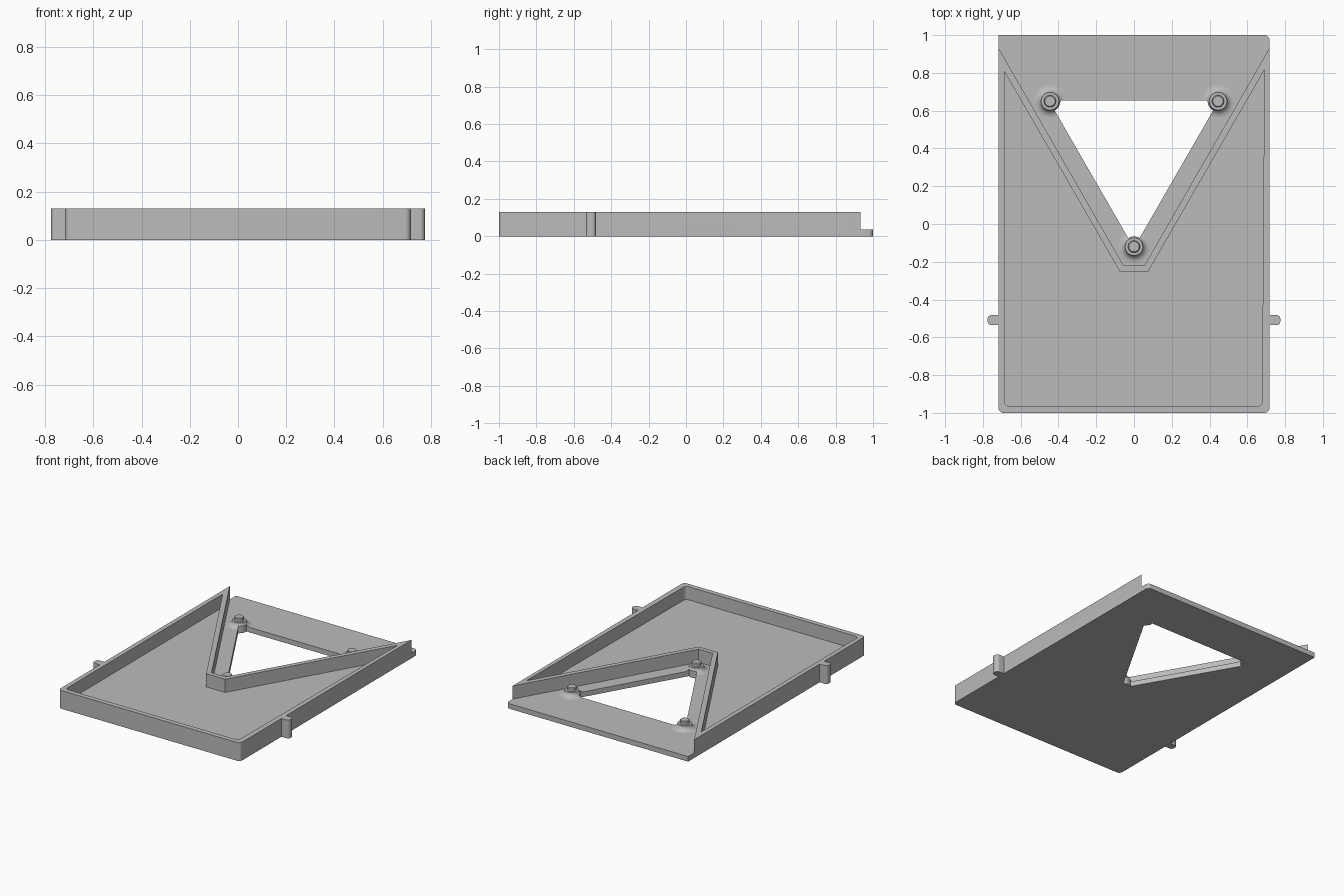
import bpy, bmesh, math
from mathutils import Vector

cube = bpy.data.objects.get("Cube")
if cube:
    bpy.data.objects.remove(cube, do_unlink=True)

FLOOR, TOP = 0.036, 0.13

grey = bpy.data.materials.new("light grey plastic")
grey.use_nodes = True
grey.diffuse_color = (0.5, 0.5, 0.5, 1)
grey.node_tree.nodes["Principled BSDF"].inputs["Base Color"].default_value = (0.5, 0.5, 0.5, 1)


def add_object(name, bm):
    bmesh.ops.recalc_face_normals(bm, faces=bm.faces)
    mesh = bpy.data.meshes.new(name)
    bm.to_mesh(mesh)
    bm.free()
    mesh.materials.append(grey)
    obj = bpy.data.objects.new(name, mesh)
    bpy.context.collection.objects.link(obj)
    return obj


def arc(cx, cy, r, start, end, steps=6):
    angles = [math.radians(start + (end - start) * i / steps) for i in range(steps + 1)]
    return [(cx + r * math.cos(a), cy + r * math.sin(a)) for a in angles]


def rounded(corners):
    """Outline from (x, y, radius) corners, each rounded by a tangent arc."""
    out = []
    for i, (x, y, r) in enumerate(corners):
        p = Vector((x, y))
        if r == 0:
            out.append((x, y))
            continue
        a = (Vector(corners[i - 1][:2]) - p).normalized()
        b = (Vector(corners[(i + 1) % len(corners)][:2]) - p).normalized()
        half = a.angle(b) / 2
        centre = p + (a + b).normalized() * r / math.sin(half)
        d0 = p + a * r / math.tan(half) - centre
        d1 = p + b * r / math.tan(half) - centre
        for k in range(7):
            out.append(tuple(centre + d0.lerp(d1, k / 6).normalized() * r))
    return out


def prism(name, outline, z0, z1):
    bm = bmesh.new()
    face = bm.faces.new([bm.verts.new((x, y, z0)) for x, y in outline])
    top = bmesh.ops.extrude_face_region(bm, geom=[face])["geom"]
    verts = [g for g in top if isinstance(g, bmesh.types.BMVert)]
    bmesh.ops.translate(bm, verts=verts, vec=(0, 0, z1 - z0))
    return add_object(name, bm)


def lathe(name, profile, x, y, steps=32):
    bm = bmesh.new()
    verts = [bm.verts.new((x + r, y, z)) for r, z in profile]
    edges = [bm.edges.new(pair) for pair in zip(verts, verts[1:])]
    bmesh.ops.spin(bm, geom=verts + edges, cent=(x, y, 0), axis=(0, 0, 1),
                   angle=math.tau, steps=steps)
    bmesh.ops.remove_doubles(bm, verts=bm.verts, dist=0.0002)
    return add_object(name, bm)


def select(obj):
    bpy.ops.object.select_all(action='DESELECT')
    obj.select_set(True)
    bpy.context.view_layer.objects.active = obj


def cut(obj, cutter):
    mod = obj.modifiers.new("cut", 'BOOLEAN')
    mod.operation, mod.solver, mod.object = 'DIFFERENCE', 'EXACT', cutter
    select(obj)
    bpy.ops.object.modifier_apply(modifier=mod.name)


def smooth(obj):
    select(obj)
    bpy.ops.object.shade_smooth_by_angle(angle=math.radians(30))


# Tray body
tray = prism("tray", rounded([(-0.717, -1, 0.025), (0.717, -1, 0.025),
                              (0.717, 1, 0.025), (-0.717, 1, 0)]), 0, TOP)

# Cutters: tray pocket, space behind the V wall, triangular opening
pocket = prism("pocket_cutter", rounded([
    (-0.685, -0.965, 0.025), (0.678, -0.965, 0.025), (0.69, 0.815, 0),
    (0.075, -0.252, 0), (-0.075, -0.252, 0), (-0.685, 0.805, 0)]), FLOOR, 0.3)
back_space = prism("back_cutter", [(-0.9, 1.25), (-0.055, -0.22),
                                   (0.055, -0.22), (0.9, 1.25)], FLOOR, 0.3)
studs = {"left": (0.445, 0.65), "front": (0, -0.12), "right": (-0.445, 0.65)}
starts = {"left": 175, "front": 57, "right": 297}
outline = []
for key, (x, y) in studs.items():
    outline += arc(x, y, 0.055, starts[key], starts[key] + 67)
opening = prism("opening_cutter", outline, -0.1, 0.3)

for cutter in (pocket, back_space, opening):
    cut(tray, cutter)
smooth(tray)

# Locating studs with flared bases, trimmed by the opening
flare = [(0.047 + 0.04 * (1 - math.sin(t)), FLOOR + 0.034 * (1 - math.cos(t)))
         for t in [math.pi / 2 * i / 6 for i in range(7)]]
profile = [(0, FLOOR - 0.005), (0.087, FLOOR - 0.005)] + flare + [
    (0.032, 0.07), (0.032, 0.09), (0.027, 0.095), (0, 0.095)]
for key, (x, y) in studs.items():
    stud = lathe(key + "_stud", profile, x, y)
    cut(stud, opening)
    smooth(stud)

for cutter in (pocket, back_space, opening):
    bpy.data.objects.remove(cutter, do_unlink=True)

# Side tabs
for side, s in (("left", 1), ("right", -1)):
    tab = prism(side + "_tab", rounded([
        (s * 0.70, -0.535, 0), (s * 0.775, -0.535, 0.02),
        (s * 0.775, -0.482, 0.02), (s * 0.70, -0.482, 0)]), 0, TOP)
    smooth(tab)
